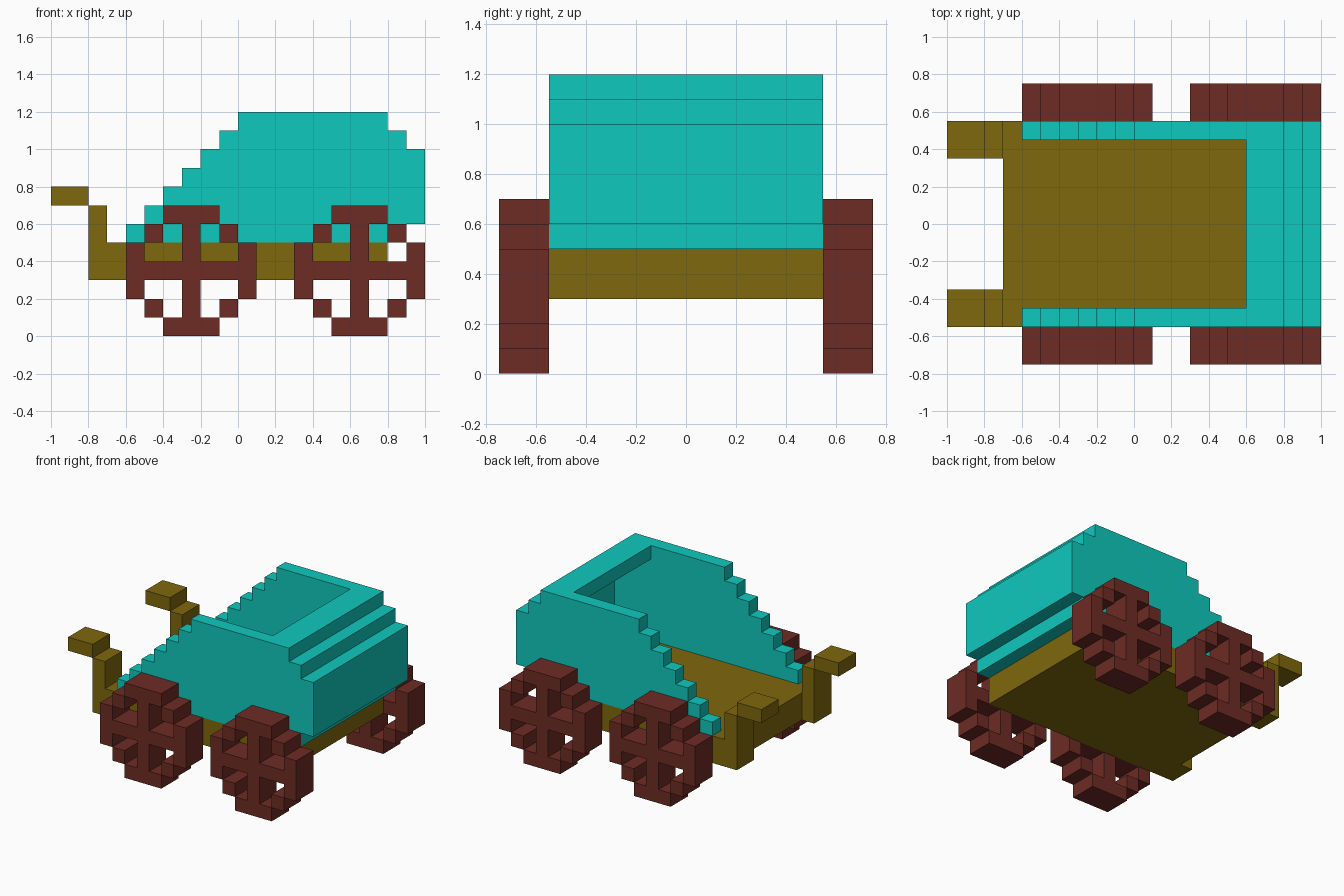
import bpy, bmesh
from mathutils import Vector

if "Cube" in bpy.data.objects:
    bpy.data.objects.remove(bpy.data.objects["Cube"])

S = 0.1  # block size; block (i, j, k) spans x i..i+1, y j-0.5..j+0.5, z k..k+1


def material(name, rgb):
    m = bpy.data.materials.new(name)
    m.diffuse_color = (*rgb, 1)
    m.use_nodes = True
    m.node_tree.nodes["Principled BSDF"].inputs["Base Color"].default_value = m.diffuse_color
    return m


CYAN = material("turquoise", (0.0048, 0.584, 0.515))
OLIVE = material("olive wood", (0.212, 0.138, 0.004))
BROWN = material("red brown", (0.156, 0.025, 0.018))


def box(x0, x1, y0, y1, z0, z1):
    """Set of blocks filling a half-open range."""
    return {(i, j, k) for i in range(x0, x1)
            for j in range(y0, y1) for k in range(z0, z1)}


def mirrored(blocks):
    return blocks | {(i, -j, k) for i, j, k in blocks}


def skin(name, blocks, mat):
    """Make one object from the outer faces of a set of blocks."""
    bm = bmesh.new()
    cache = {}

    def vert(p):
        key = tuple(round(c * 2) for c in p)
        if key not in cache:
            cache[key] = bm.verts.new(Vector(p) * S)
        return cache[key]

    for i, j, k in sorted(blocks):
        centre = Vector((i + 0.5, j, k + 0.5))
        for axis in range(3):
            for sign in (-1, 1):
                n = Vector((0, 0, 0))
                n[axis] = sign
                if (i + int(n.x), j + int(n.y), k + int(n.z)) in blocks:
                    continue
                u, v = Vector((0, 0, 0)), Vector((0, 0, 0))
                u[(axis + 1) % 3] = 0.5
                v[(axis + 2) % 3] = 0.5 * sign
                c = centre + n * 0.5
                bm.faces.new([vert(c - u - v), vert(c + u - v),
                              vert(c + u + v), vert(c - u + v)])
    # merge coplanar block faces into flat panels
    bmesh.ops.dissolve_limit(bm, angle_limit=0.01, verts=bm.verts[:],
                             edges=bm.edges[:])
    me = bpy.data.meshes.new(name)
    bm.to_mesh(me)
    bm.free()
    me.materials.append(mat)
    ob = bpy.data.objects.new(name, me)
    bpy.context.collection.objects.link(ob)
    return ob


# Wagon floor with two front posts and handles
frame = box(-7, 8, -5, 6, 3, 5)
frame |= mirrored(box(-8, -7, 4, 6, 3, 7) | box(-10, -8, 4, 6, 7, 8))
skin("floor_and_handles", frame, OLIVE)

# Body shell: stepped side walls plus a stepped back wall with a top lip
back_end = [9, 10, 10, 10, 10, 9, 8]
back_start = [8, 9, 9, 9, 9, 8, 6]
shell = set()
for n in range(7):
    z = 5 + n
    shell |= mirrored(box(-6 + n, back_end[n], 5, 6, z, z + 1))
    shell |= box(back_start[n], back_end[n], -5, 6, z, z + 1)
skin("body_shell", shell, CYAN)

# Four spoked wheels
PATTERN = ["  ###  ",
           " # # # ",
           "#  #  #",
           "#######",
           "#  #  #",
           " # # # ",
           "  ###  "]
for end, x0 in (("front", -6), ("rear", 3)):
    for side, y0 in (("left", -7), ("right", 6)):
        wheel = {(x0 + c, y, r) for r, row in enumerate(PATTERN)
                 for c, ch in enumerate(row) if ch == "#" for y in (y0, y0 + 1)}
        skin(f"{end}_{side}_wheel", wheel, BROWN)
